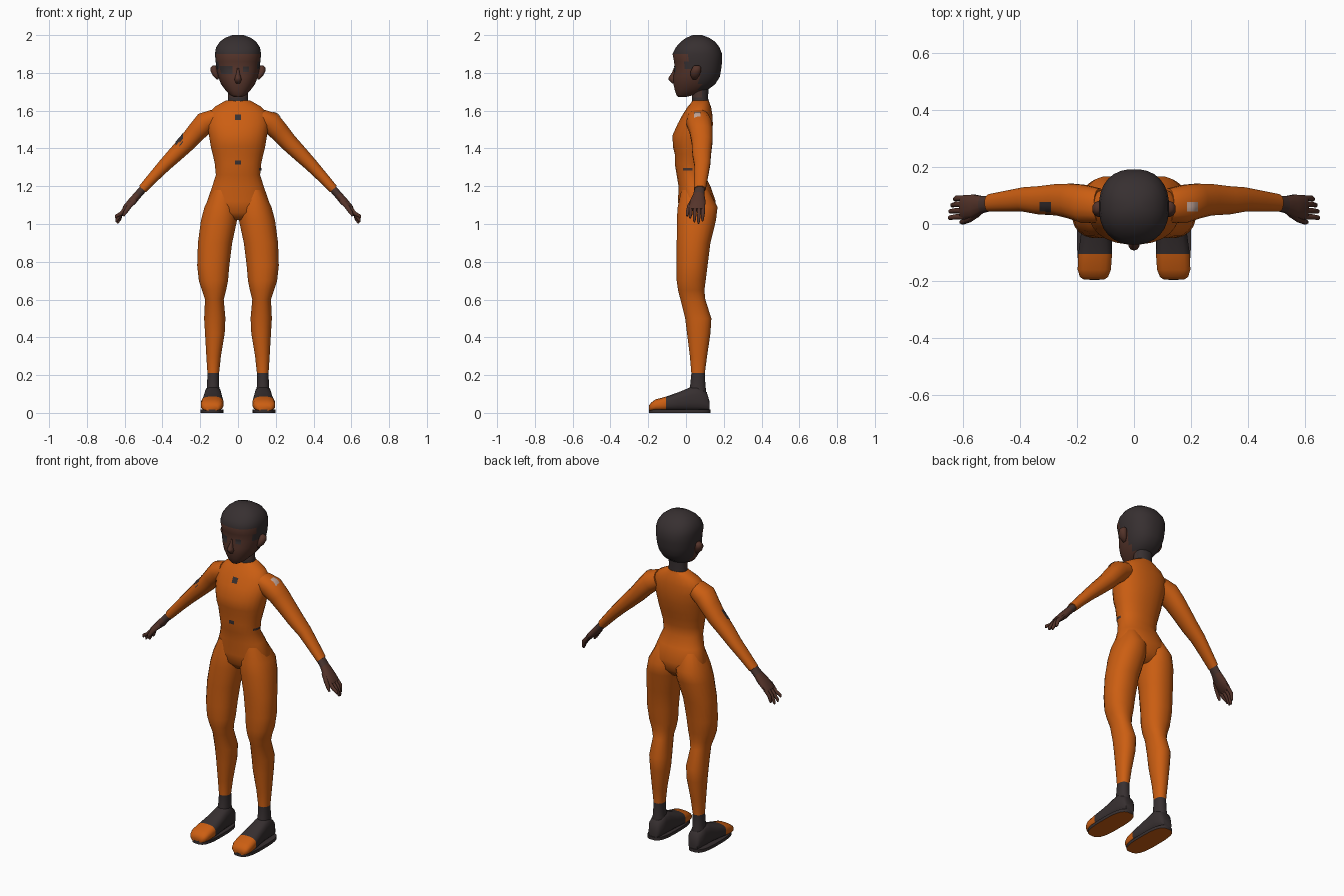
import bpy, bmesh, math
from mathutils import Vector as V
from mathutils.bvhtree import BVHTree


def material(name, rgb):
    m = bpy.data.materials.new(name)
    m.diffuse_color = (*rgb, 1)
    return m


ORANGE = material("orange suit", (0.60, 0.112, 0.006))
DARK = material("charcoal", (0.038, 0.029, 0.030))
SKIN = material("brown skin", (0.090, 0.034, 0.023))
CUFF = material("dark brown", (0.065, 0.034, 0.028))
PALE = material("pale grey", (0.52, 0.36, 0.30))


def loft(bm, rings, n=20, e=2.2):
    """Skin rings given as (centre, half axis, half axis); e squares the section."""
    loops = []
    for c, u, v in rings:
        loop = []
        for i in range(n):
            t = 2 * math.pi * (i + 0.5) / n
            a, b = [math.copysign(abs(k) ** (2 / e), k) for k in (math.cos(t), math.sin(t))]
            loop.append(bm.verts.new(V(c) + a * V(u) + b * V(v)))
        loops.append(loop)
    for p, q in zip(loops, loops[1:]):
        for i in range(n):
            j = (i + 1) % n
            bm.faces.new((p[i], p[j], q[j], q[i]))
    bm.faces.new(loops[0])
    bm.faces.new(loops[-1])


def finish(name, bm, mats, rule=None, angle=50):
    bmesh.ops.recalc_face_normals(bm, faces=bm.faces)
    bm.normal_update()
    for f in bm.faces:
        f.smooth = True
        if rule:
            f.material_index = rule(f.calc_center_median(), f.normal)
    me = bpy.data.meshes.new(name)
    tree = BVHTree.FromBMesh(bm)
    bm.to_mesh(me)
    bm.free()
    for m in mats:
        me.materials.append(m)
    me.set_sharp_from_angle(angle=math.radians(angle))
    bpy.context.collection.objects.link(bpy.data.objects.new(name, me))
    return tree


def upright(rows, s=1):
    """Horizontal rings from (z, x0, x1, y0, y1)."""
    return [((s * (a + b) / 2, (c + d) / 2, z), ((b - a) / 2, 0, 0), (0, (d - c) / 2, 0))
            for z, a, b, c, d in rows]


def centred(rows):
    return upright([(z, -w, w, a, b) for z, w, a, b in rows])


def limb(pts, s=1):
    """Rings square to a path of (x, y, z, radius in xz, radius in y)."""
    out = []
    for i, (x, y, z, r, ry) in enumerate(pts):
        p, q = pts[max(i - 1, 0)], pts[min(i + 1, len(pts) - 1)]
        d = V((q[0] - p[0], 0, q[2] - p[2])).normalized()
        out.append(((s * x, y, z), (-s * d.z * r, 0, d.x * r), (0, ry, 0)))
    return out


def patch(name, tree, mat, centre, ray, u, v, n=4):
    """Thin marking laid on a surface by ray casting."""
    bm = bmesh.new()
    ray = V(ray)
    grid = {}
    for i in range(n + 1):
        for j in range(n + 1):
            o = V(centre) + V(u) * (i / n - 0.5) + V(v) * (j / n - 0.5)
            hit = tree.ray_cast(o, ray)[0]
            if hit:
                grid[i, j] = bm.verts.new(hit - ray * 0.004)
    for i in range(n):
        for j in range(n):
            k = [(i, j), (i + 1, j), (i + 1, j + 1), (i, j + 1)]
            if all(c in grid for c in k):
                f = bm.faces.new([grid[c] for c in k])
                f.normal_update()
                if f.normal.dot(ray) > 0:
                    f.normal_flip()
                f.smooth = True
    me = bpy.data.meshes.new(name)
    bm.to_mesh(me)
    bm.free()
    me.materials.append(mat)
    bpy.context.collection.objects.link(bpy.data.objects.new(name, me))


# torso
bm = bmesh.new()
loft(bm, centred([
    (1.02, .07, .0, .11), (1.06, .15, -.035, .145), (1.12, .165, -.043, .158), (1.20, .137, -.04, .13),
    (1.26, .118, -.05, .10), (1.32, .124, -.06, .105), (1.37, .135, -.06, .115),
    (1.41, .145, -.07, .125), (1.47, .155, -.072, .138), (1.53, .165, -.045, .143),
    (1.58, .160, -.018, .14), (1.62, .125, .008, .133), (1.64, .09, .025, .125),
    (1.655, .062, .035, .12)]), 24)
torso = finish("torso", bm, [ORANGE])

# legs with dark ankles
bm = bmesh.new()
for s in (1, -1):
    loft(bm, upright([
        (1.18, .03, .135, -.025, .12), (1.09, .002, .178, -.045, .168), (1.02, .004, .197, -.05, .160),
        (.90, .03, .213, -.05, .13), (.78, .045, .217, -.05, .115), (.70, .052, .208, -.05, .105),
        (.65, .062, .192, -.043, .098), (.60, .075, .175, -.03, .103), (.50, .066, .18, -.005, .135),
        (.42, .07, .175, .005, .13), (.30, .09, .168, .02, .112), (.21, .1, .162, .028, .10),
        (.15, .1, .164, .022, .103), (.09, .095, .17, .01, .11)], s))
finish("legs", bm, [ORANGE, DARK], lambda c, n: int(c.z < .21))

# shoes with orange toes
bm = bmesh.new()
for s in (1, -1):
    loft(bm, [((s * (a + b) / 2, y, (h + .01) / 2), ((b - a) / 2, 0, 0), (0, 0, (h - .01) / 2))
              for y, a, b, h in [
        (.125, .105, .162, .06), (.11, .092, .172, .11), (.06, .087, .178, .145), (.02, .085, .18, .135),
        (-.04, .08, .187, .11), (-.105, .076, .196, .087), (-.16, .08, .198, .072),
        (-.185, .09, .19, .055), (-.195, .105, .175, .04)]], 16, 2.8)
finish("shoes", bm, [ORANGE, DARK], lambda c, n: int(c.y > -.105))

# soles, orange underneath
bm = bmesh.new()
for s in (1, -1):
    loft(bm, upright([(0, .076, .2, -.197, .13), (.018, .076, .2, -.197, .13)], s), 24, 3)
finish("soles", bm, [ORANGE, DARK], lambda c, n: int(n.z > -.7))

# arms
bm = bmesh.new()
for s in (1, -1):
    loft(bm, limb([
        (.12, .065, 1.56, .05, .06), (.175, .07, 1.535, .06, .068), (.22, .08, 1.487, .053, .062),
        (.265, .085, 1.435, .048, .056), (.33, .083, 1.37, .042, .05), (.385, .086, 1.315, .036, .043),
        (.445, .08, 1.251, .03, .037), (.505, .074, 1.185, .025, .031)], s), 16)
arms = finish("arms", bm, [ORANGE])

# hands: wrist, palm, fingers, thumb
bm = bmesh.new()
for s in (1, -1):
    loft(bm, limb([
        (.495, .074, 1.195, .021, .027), (.53, .068, 1.155, .021, .03), (.56, .062, 1.12, .022, .042),
        (.595, .058, 1.085, .017, .044), (.605, .058, 1.075, .011, .04)], s), 12)
    for y, x, z in [(.09, .628, 1.015), (.069, .638, 1.002), (.047, .645, 1.01), (.025, .648, 1.03)]:
        loft(bm, limb([(.59, y, 1.088, .012, .011), (.62, y, 1.055, .011, .01),
                       (x - .003, y - .003, z + .012, .009, .008), (x, y - .003, z, .004, .004)], s), 8)
    loft(bm, limb([(.545, .04, 1.13, .016, .014), (.575, .018, 1.095, .014, .012),
                   (.598, .008, 1.06, .011, .01), (.607, .006, 1.042, .005, .005)], s), 8)
finish("hands", bm, [SKIN, CUFF], lambda c, n: int(abs(c.x) < .53))

# neck
bm = bmesh.new()
loft(bm, centred([(1.62, .06, .03, .122), (1.67, .053, .032, .118), (1.74, .053, .03, .12)]), 16)
finish("neck", bm, [CUFF, DARK], lambda c, n: int(c.y > .09 or c.z < 1.65))

# head with hair cap
bm = bmesh.new()
loft(bm, centred([
    (1.672, .022, -.042, .0), (1.685, .045, -.052, .05), (1.71, .068, -.06, .115),
    (1.74, .09, -.067, .155), (1.78, .106, -.068, .18), (1.82, .115, -.06, .187),
    (1.86, .119, -.064, .192), (1.90, .123, -.072, .192), (1.935, .117, -.055, .178),
    (1.965, .097, -.028, .155), (1.985, .07, .0, .125), (2.0, .03, .035, .085)]), 28, 2.3)


def hair(c, n):
    return int(c.z > 1.9 or (c.z > 1.82 and c.y > .0) or (c.z > 1.69 and c.y > .075))


head = finish("head", bm, [SKIN, DARK], hair)

# nose and ears
bm = bmesh.new()
loft(bm, centred([(1.745, .012, -.075, -.05), (1.765, .02, -.093, -.05), (1.775, .017, -.092, -.05),
                  (1.80, .009, -.075, -.05), (1.825, .005, -.065, -.05)]), 10, 2)
finish("nose", bm, [SKIN])
bm = bmesh.new()
for s in (1, -1):
    loft(bm, upright([(1.765, .102, .112, .035, .055), (1.785, .1, .134, .025, .07),
                      (1.81, .105, .147, .025, .08), (1.83, .108, .145, .035, .08),
                      (1.84, .115, .132, .045, .07)], s), 10, 2)
finish("ears", bm, [SKIN])

# painted markings
for name, tree, x, z, w, h in [("eye_patch", head, -.07, 1.815, .08, .042), ("eye", head, .042, 1.82, .03, .028),
                               ("collar_mark", torso, 0, 1.565, .034, .03),
                               ("belly_mark", torso, 0, 1.325, .034, .022)]:
    patch(name, tree, DARK, (x, -1, z), (0, 1, 0), (w, 0, 0), (0, 0, h))
patch("shoulder_mark", arms, PALE, (.205, .06, 2), (0, 0, -1), (.038, 0, 0), (0, .034, 0))
patch("sleeve_mark", arms, DARK, (-.31, .055, 2), (0, 0, -1), (.04, 0, 0), (0, .045, 0))
patch("waist_mark", torso, CUFF, (1, .01, 1.29), (-1, 0, 0), (0, .05, 0), (0, 0, .014))
